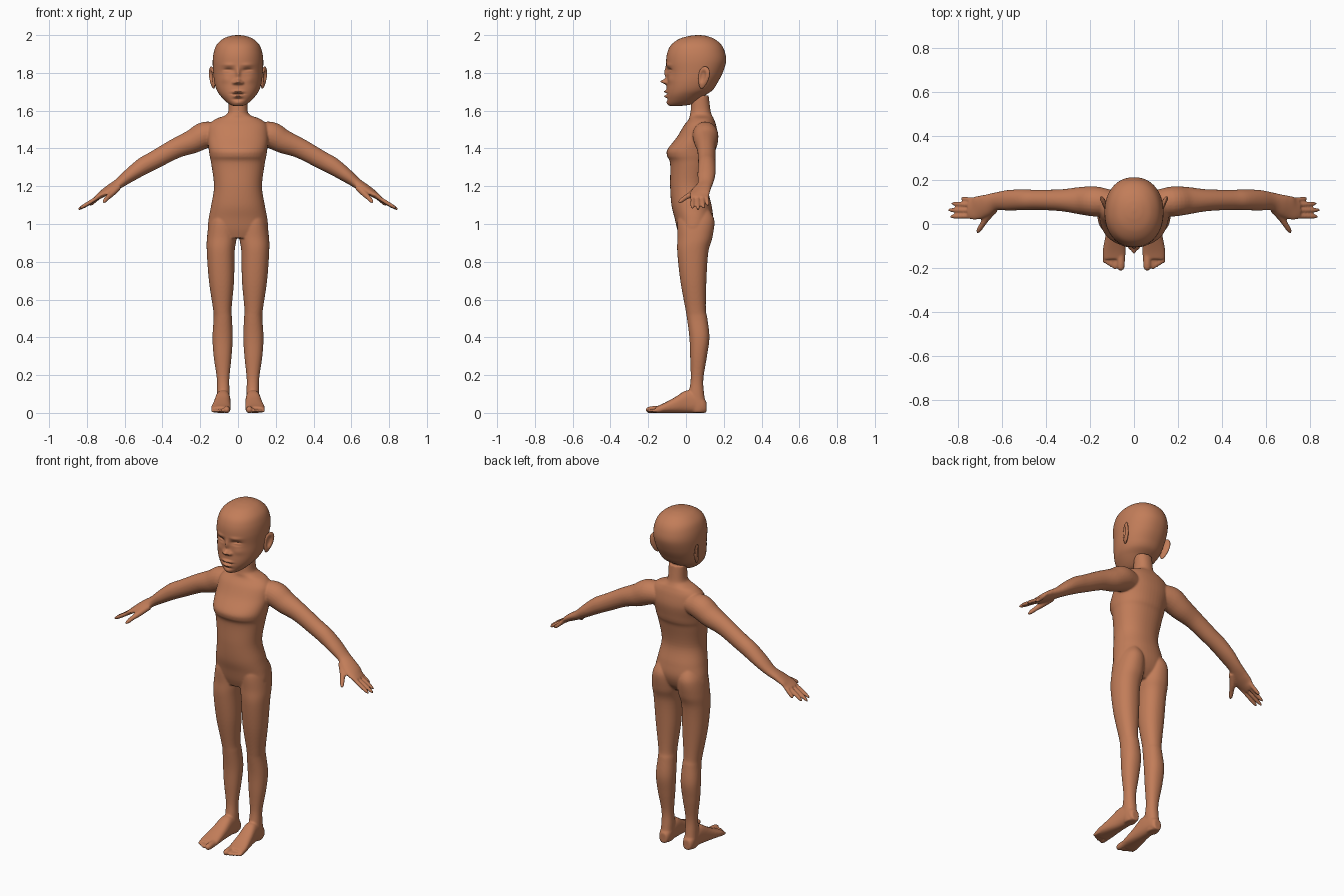
import bpy, bmesh, math
from mathutils import Vector, Matrix

skin = bpy.data.materials.new("skin brown")
skin.diffuse_color = (0.54, 0.205, 0.10, 1)


def spline(rows, steps):
    """Catmull-Rom interpolation of rows of numbers."""
    out = []
    for i in range(len(rows) - 1):
        a, b, c, d = (rows[max(0, min(len(rows) - 1, i + k))] for k in (-1, 0, 1, 2))
        for s in range(steps):
            t = s / steps
            out.append([0.5 * (2 * q + (r - p) * t + (2 * p - 5 * q + 4 * r - w) * t * t
                               + (3 * q - p - 3 * r + w) * t ** 3)
                        for p, q, r, w in zip(a, b, c, d)])
    return out + [list(rows[-1])]


def loft(bm, sections, n=32, power=2.2):
    """Skin superellipse sections (centre, half axis u, half axis v)."""
    rings = []
    for c, u, v in sections:
        ring = []
        for k in range(n):
            a = 2 * math.pi * k / n
            ca, sa = math.cos(a), math.sin(a)
            ring.append(bm.verts.new(c + u * math.copysign(abs(ca) ** (2 / power), ca)
                                     + v * math.copysign(abs(sa) ** (2 / power), sa)))
        rings.append(ring)
    for r, s in zip(rings, rings[1:]):
        for k in range(n):
            bm.faces.new((r[k], r[(k + 1) % n], s[(k + 1) % n], s[k]))
    bm.faces.new(rings[0])
    bm.faces.new(rings[-1])


def upright(bm, rows, side=1, steps=6, n=48, power=2.2):
    """Rows: z, x inner, x outer, y front, y back."""
    loft(bm, [(Vector((side * (x0 + x1) / 2, (y0 + y1) / 2, z)),
               Vector(((x1 - x0) / 2, 0, 0)), Vector((0, (y1 - y0) / 2, 0)))
              for z, x0, x1, y0, y1 in spline(rows, steps)], n, power)


def limb(bm, rows, side=1, steps=5, n=24):
    """Rows: x, y, z, radius across (level), radius up."""
    pts = spline(rows, steps)
    pos = [Vector((side * p[0], p[1], p[2])) for p in pts]
    secs = []
    for i, p in enumerate(pts):
        d = (pos[min(i + 1, len(pos) - 1)] - pos[max(i - 1, 0)]).normalized()
        u = d.cross(Vector((0, 0, 1))).normalized()
        secs.append((pos[i], u * p[3], d.cross(u) * p[4]))
    loft(bm, secs, n, 2)


def digit(bm, a, b, r, side):
    """Rounded finger or toe from a to b."""
    a, b = Vector(a), Vector(b)
    rows = [(*a.lerp(b, t), r * k, r * k)
            for t, k in ((0, 1), (.4, 1.05), (.75, 1), (.92, .75), (1, .3))]
    limb(bm, rows, side, 4, 16)


def finish(bm, name):
    bmesh.ops.recalc_face_normals(bm, faces=bm.faces)
    for f in bm.faces:
        f.smooth = True
    me = bpy.data.meshes.new(name)
    bm.to_mesh(me)
    bm.free()
    me.materials.append(skin)
    ob = bpy.data.objects.new(name, me)
    bpy.context.collection.objects.link(ob)
    return ob


# Torso and neck
body = bmesh.new()
torso = [(1.68, .050, .03, .12), (1.60, .051, .025, .130), (1.575, .068, .02, .138),
         (1.555, .12, .015, .148), (1.52, .155, -.012, .160), (1.46, .162, -.048, .168),
         (1.395, .155, -.098, .158), (1.36, .15, -.1, .15), (1.32, .142, -.084, .135),
         (1.2, .127, -.084, .115), (1.1, .142, -.077, .135), (1.03, .155, -.06, .143),
         (.97, .158, -.046, .125), (.925, .13, -.03, .09)]
upright(body, [(z, -w, w, a, b) for z, w, a, b in torso])

leg = [(1.08, .04, .12, -.02, .12), (1.02, .014, .150, -.045, .15), (.93, .008, .164, -.045, .14),
       (.85, .018, .165, -.046, .118), (.7, .021, .154, -.03, .108), (.55, .034, .132, -.003, .105),
       (.5, .032, .129, .005, .113), (.4, .028, .135, .018, .124), (.3, .034, .129, .022, .111),
       (.18, .046, .112, .025, .092), (.1, .044, .112, .015, .096), (.03, .046, .113, .02, .106),
       (.002, .052, .107, .03, .098)]
arm = [(.09, .095, 1.475, .055, .055), (.17, .102, 1.472, .068, .070), (.24, .106, 1.437, .063, .063),
       (.33, .108, 1.40, .050, .053), (.44, .110, 1.34, .046, .048), (.50, .110, 1.308, .047, .046),
       (.57, .108, 1.26, .047, .037), (.63, .102, 1.215, .041, .027), (.68, .083, 1.183, .050, .023),
       (.72, .072, 1.158, .053, .018), (.752, .073, 1.135, .049, .013)]
foot = [(.108, .078, .022, .06), (.09, .078, .032, .08), (.05, .078, .036, .11), (0, .08, .040, .118),
        (-.06, .085, .046, .082), (-.12, .09, .052, .05), (-.16, .091, .050, .033)]
fingers = [((.73, .108, 1.148), (.787, .116, 1.098)), ((.73, .086, 1.148), (.830, .093, 1.083)),
           ((.73, .061, 1.148), (.847, .064, 1.076)), ((.73, .036, 1.148), (.838, .034, 1.082))]
for s in (1, -1):
    upright(body, leg, s)
    limb(body, arm, s)
    # Foot and toes
    loft(body, [(Vector((s * x, y, h / 2)), Vector((w, 0, 0)), Vector((0, 0, h / 2)))
                for y, x, w, h in spline(foot, 5)], 32, 2.5)
    digit(body, (.060, -.13, .02), (.060, -.212, .015), .018, s)
    for i in range(4):
        digit(body, (.084 + .0155 * i, -.13, .014), (.087 + .0155 * i, -.207 + .009 * i, .011), .0095, s)
    # Fingers and thumb
    for a, b in fingers:
        digit(body, a, b, .0105, s)
    limb(body, [(.635, .07, 1.195, .02, .018), (.67, .03, 1.16, .017, .016), (.69, -.003, 1.14, .013, .013),
                (.706, -.028, 1.122, .011, .011), (.713, -.041, 1.113, .004, .004)], s)
body_ob = finish(body, "body")
rm = body_ob.modifiers.new("blend parts", 'REMESH')
rm.mode = 'VOXEL'
rm.voxel_size = .005
rm.use_smooth_shade = True
sm = body_ob.modifiers.new("soften joins", 'SMOOTH')
sm.factor = .5
sm.iterations = 6

# Head
head = bmesh.new()
skull = [(1.625, .022, -.085, -.03), (1.632, .042, -.095, .025), (1.65, .066, -.10, .06),
         (1.68, .094, -.103, .10), (1.71, .113, -.103, .142), (1.75, .125, -.100, .168),
         (1.80, .131, -.099, .194), (1.86, .134, -.105, .212), (1.91, .128, -.098, .206),
         (1.95, .112, -.077, .186), (1.98, .080, -.035, .15), (1.995, .042, .015, .11),
         (2.0, .008, .055, .075)]
upright(head, [(z, -w, w, a, b) for z, w, a, b in skull], 1, 16, 128, 2.15)

# Face relief: x, z, spread x, spread z, push in y
relief = [(0, 1.80, .011, .030, -.016), (0, 1.754, .014, .013, -.034), (.02, 1.748, .009, .009, -.014),
          (.050, 1.813, .024, .011, .015), (.053, 1.809, .018, .005, -.009), (.05, 1.842, .03, .010, -.005),
          (.065, 1.765, .025, .02, -.004), (0, 1.701, .025, .007, -.014), (0, 1.689, .028, .0035, .007),
          (0, 1.676, .021, .007, -.013), (0, 1.660, .025, .006, .005), (0, 1.642, .02, .009, -.004)]
for v in head.verts:
    if v.co.y < .03:
        x, z = abs(v.co.x), v.co.z
        v.co.y += sum(d * math.exp(-((x - cx) / sx) ** 2 - ((z - cz) / sz) ** 2)
                      for cx, cz, sx, sz, d in relief)
finish(head, "head")

# Ears: flattened shells with a hollow outer face
for s, name in ((1, "left_ear"), (-1, "right_ear")):
    ear = bmesh.new()
    bmesh.ops.create_uvsphere(ear, u_segments=40, v_segments=28, radius=1)
    for v in ear.verts:
        x, y, z = v.co
        r = math.hypot(y + .1, z - .1)
        x = x * .012 - (.012 * math.exp(-(r / .5) ** 4) if x > 0 else 0)
        v.co = (x, y * .030 * (1 + .25 * z), z * .060)
    turn = Matrix.Rotation(math.radians(-12), 4, 'X') @ Matrix.Rotation(math.radians(-22), 4, 'Z')
    tilt = Matrix.Rotation(math.radians(8), 4, 'Y')
    ear.transform(Matrix.Translation((.136, .093, 1.775)) @ tilt @ turn)
    for v in ear.verts:
        v.co.x *= s
    finish(ear, name)
